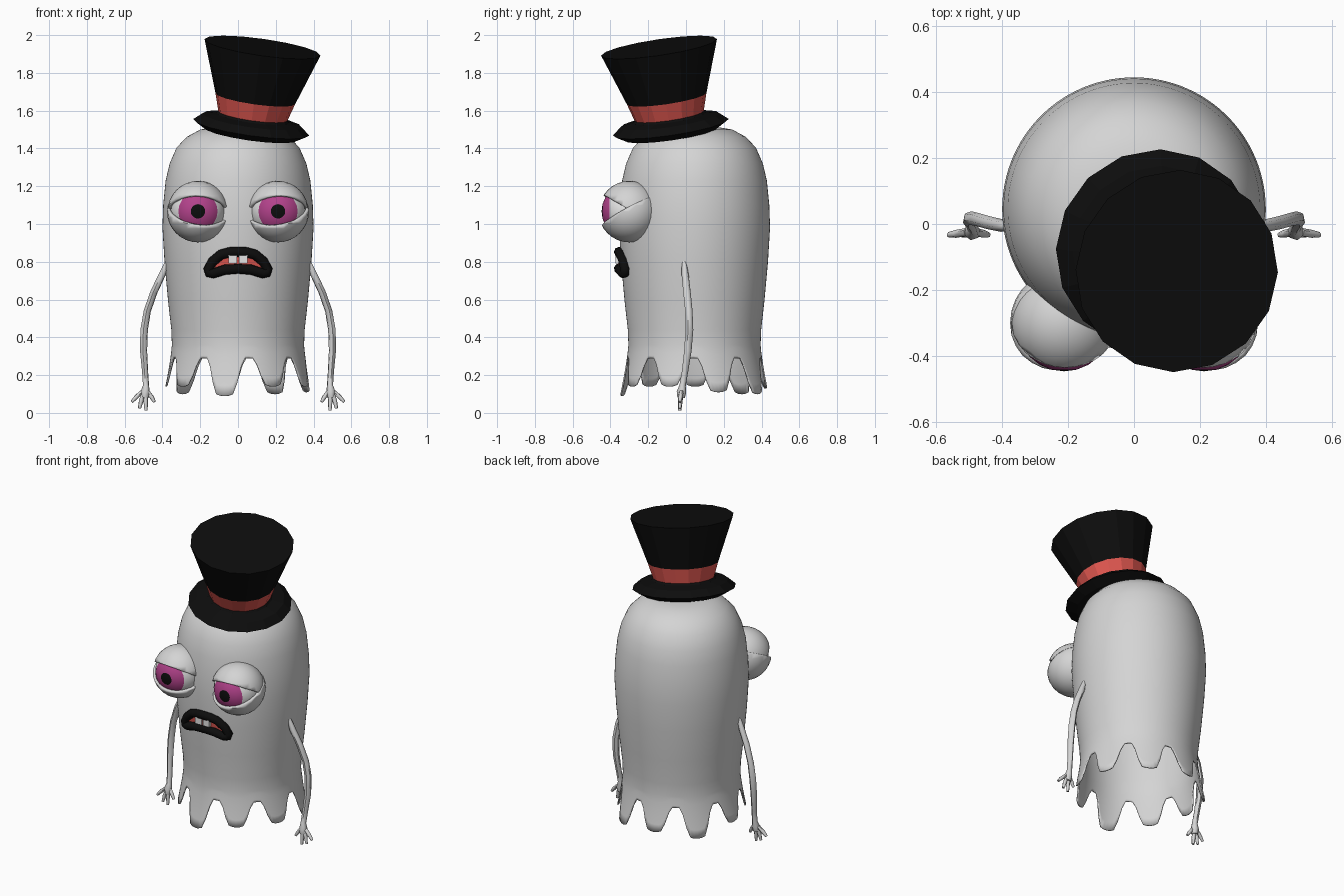
import bpy, bmesh, math
from mathutils import Vector, Matrix

if "Cube" in bpy.data.objects:
    bpy.data.objects.remove(bpy.data.objects["Cube"])


def material(name, rgb):
    m = bpy.data.materials.new(name)
    m.diffuse_color = (*rgb, 1)
    m.use_nodes = True
    m.node_tree.nodes["Principled BSDF"].inputs["Base Color"].default_value = m.diffuse_color
    return m


GREY = material("ghost grey", (0.66, 0.66, 0.66))
WHITE = material("white", (0.78, 0.78, 0.78))
BLACK = material("black", (0.004, 0.004, 0.004))
RED = material("coral red", (0.74, 0.095, 0.08))
PINK = material("magenta", (0.45, 0.055, 0.26))
CY = 0.045  # body axis position in y


def finish(name, bm, mats, smooth=None):
    bmesh.ops.recalc_face_normals(bm, faces=bm.faces)
    me = bpy.data.meshes.new(name)
    bm.to_mesh(me)
    bm.free()
    ob = bpy.data.objects.new(name, me)
    bpy.context.collection.objects.link(ob)
    for m in mats:
        me.materials.append(m)
    if smooth:
        shade(ob, smooth)
    return ob


def shade(ob, angle):
    bpy.ops.object.select_all(action='DESELECT')
    ob.select_set(True)
    bpy.context.view_layer.objects.active = ob
    bpy.ops.object.shade_smooth_by_angle(angle=math.radians(angle))


def bridge(bm, rows):
    """Join successive closed rings with quads; returns faces per band."""
    bands = []
    for a, b in zip(rows, rows[1:]):
        n = len(a)
        bands.append([bm.faces.new((a[i], a[(i + 1) % n], b[(i + 1) % n], b[i])) for i in range(n)])
    return bands


def tube(name, points, radius, mat, cyclic=False, res=1):
    """Tube through (x, y, z, radius factor) points, turned into a mesh."""
    cu = bpy.data.curves.new(name, 'CURVE')
    cu.dimensions = '3D'
    cu.bevel_depth, cu.bevel_resolution, cu.use_fill_caps = radius, res, True
    sp = cu.splines.new('POLY')
    sp.points.add(len(points) - 1)
    for p, (x, y, z, r) in zip(sp.points, points):
        p.co, p.radius = (x, y, z, 1), r
    sp.use_cyclic_u = cyclic
    ob = bpy.data.objects.new(name, cu)
    bpy.context.collection.objects.link(ob)
    cu.materials.append(mat)
    bpy.ops.object.select_all(action='DESELECT')
    ob.select_set(True)
    bpy.context.view_layer.objects.active = ob
    bpy.ops.object.convert(target='MESH')
    shade(bpy.context.view_layer.objects.active, 60)


# Sheet body: lathe with nine flared hem tabs
TABS, PER = 9, 12
N = TABS * PER
DEPTH = [0.09, 0.14, 0.14, 0.11, 0.10, 0.13, 0.10, 0.14, 0.14]
profile = [(0.06, 1.515), (0.13, 1.512), (0.2, 1.50), (0.27, 1.462), (0.325, 1.405), (0.362, 1.32),
           (0.383, 1.23), (0.396, 1.1), (0.4, 0.98), (0.389, 0.8), (0.371, 0.6), (0.353, 0.44), (0.35, 0.36)]


def around(i, r, z):
    a = math.radians(-10.6) + 2 * math.pi * i / N
    return (r * math.sin(a), CY - r * math.cos(a), z)


def hem(i):
    tab = ((i + PER // 2) // PER) % TABS
    t = abs((i + PER // 2) % PER - PER // 2) / PER
    s = min(1, max(0, (t - 0.15) / 0.27))
    s = s * s * (3 - 2 * s)
    return DEPTH[tab] * (1 - s) + 0.29 * s + 0.012 * min(1, t / 0.2) ** 2 * (1 - s)


bm = bmesh.new()
rows = [[bm.verts.new(around(i, r, z)) for i in range(N)] for r, z in profile]
for k in range(1, 6):
    row = []
    for i in range(N):
        z = 0.36 + (hem(i) - 0.36) * k / 5
        row.append(bm.verts.new(around(i, 0.35 + 0.045 * ((0.36 - z) / 0.27) ** 1.3, z)))
    rows.append(row)
bridge(bm, rows)
bm.faces.new(rows[0])
body = finish("sheet_body", bm, [GREY], 50)
sol = body.modifiers.new("thickness", 'SOLIDIFY')
sol.thickness, sol.offset = 0.008, -1

# Top hat: faceted lathe on a tilted axis, red band by profile row
hat = [(0.25, -0.035), (0.31, 0.0), (0.265, 0.038), (0.195, 0.052), (0.185, 0.062),
       (0.213, 0.155), (0.31, 0.432)]
bm = bmesh.new()
S = 16
rows = [[bm.verts.new((r * math.cos(2 * math.pi * i / S), r * math.sin(2 * math.pi * i / S), h))
         for i in range(S)] for r, h in hat]
bands = bridge(bm, rows)
for f in bands[4]:
    f.material_index = 1
bm.faces.new(rows[0])
bm.faces.new(rows[-1])
axis = Vector((0.06, -0.063, 0.425)).to_track_quat('Z', 'Y').to_matrix().to_4x4()
bm.transform(Matrix.Translation((0.07, -0.08, 1.512)) @ axis)
finish("top_hat", bm, [BLACK, RED])

# Eyes: ball with painted iris and pupil, two half-shell lids
for side, tag in ((-1, "left"), (1, "right")):
    c = Vector((0.212 * side, -0.30, 1.067))
    bm = bmesh.new()
    bmesh.ops.create_uvsphere(bm, u_segments=20, v_segments=12, radius=0.147)
    bm.transform(Matrix.Rotation(math.pi / 2, 4, 'X'))
    for f in bm.faces:
        d = f.calc_center_median().normalized()
        ang = math.degrees(math.acos(max(-1, min(1, -d.y))))
        f.material_index = 2 if ang < 15 else 1 if ang < 45 else 0
    bm.transform(Matrix.Translation(c))
    finish(tag + "_eyeball", bm, [WHITE, PINK, BLACK], 60)
    for lid, tilt, roll, rad in (("upper_lid", 32, 0.04, 0.161), ("lower_lid", -28, 0.14, 0.164)):
        bm = bmesh.new()
        bmesh.ops.create_uvsphere(bm, u_segments=28, v_segments=16, radius=rad)
        a = math.radians(tilt)
        bmesh.ops.bisect_plane(bm, geom=bm.verts[:] + bm.edges[:] + bm.faces[:], plane_co=(0, 0, 0),
                               plane_no=Vector((-side * roll, math.sin(a), math.cos(a))).normalized(),
                               clear_inner=tilt > 0, clear_outer=tilt < 0)
        bm.transform(Matrix.Translation(c))
        ob = finish(tag + "_" + lid, bm, [GREY], 50)
        sol = ob.modifiers.new("thickness", 'SOLIDIFY')
        sol.thickness, sol.offset = 0.016, -1


# Mouth: black lip tube following the body, red inside, two teeth
def on_body(x, out):
    return CY - math.sqrt(0.388 ** 2 - x * x) - out


half = [(0.045, 0.85), (0.09, 0.838), (0.135, 0.80), (0.157, 0.76), (0.152, 0.742), (0.13, 0.739), (0.07, 0.758)]
loop = [(0, 0.852)] + half + [(0, 0.764)] + [(-x, z) for x, z in reversed(half)]
tube("lips", [(x, on_body(x, 0.012), z, 1) for x, z in loop], 0.027, BLACK, True, 2)
bm = bmesh.new()
ctr = bm.verts.new((0, on_body(0, 0.016), 0.805))
ring = [bm.verts.new((x, on_body(x, 0.016), z)) for x, z in loop]
for i in range(len(ring)):
    bm.faces.new((ctr, ring[i - 1], ring[i]))
finish("mouth_inside", bm, [RED])
for side, tag in ((-1, "left"), (1, "right")):
    bm = bmesh.new()
    bmesh.ops.create_cube(bm, size=1)
    bm.transform(Matrix.Translation((0.028 * side, -0.362, 0.817)) @ Matrix.Diagonal((0.045, 0.022, 0.05, 1)))
    finish(tag + "_tooth", bm, [WHITE])

# Arms with four spread fingers
arm = [(0.375, -0.01, 0.80, 0.6), (0.40, -0.005, 0.735, 0.95), (0.445, 0.005, 0.64, 1), (0.48, 0.015, 0.54, 1),
       (0.497, 0.018, 0.44, 1.05), (0.50, 0.01, 0.33, 1), (0.492, -0.005, 0.22, 0.85), (0.487, -0.018, 0.145, 0.85),
       (0.491, -0.024, 0.11, 1.3), (0.492, -0.026, 0.08, 1.0)]
tips = [(0.562, 0.058), (0.522, 0.024), (0.487, 0.012), (0.442, 0.058)]
for side, tag in ((-1, "left"), (1, "right")):
    tube(tag + "_arm", [(side * x, y, z, r) for x, y, z, r in arm], 0.02, GREY)
    for n, (x, z) in enumerate(tips):
        bx = 0.492 + (x - 0.497) * 0.25
        tube(f"{tag}_finger_{n + 1}", [(side * bx, -0.024, 0.112, 1),
                                       (side * (bx + (x - bx) * 0.6), -0.03, 0.112 + (z - 0.112) * 0.55, 1),
                                       (side * x, -0.033, z, 0.7)], 0.012, GREY)
